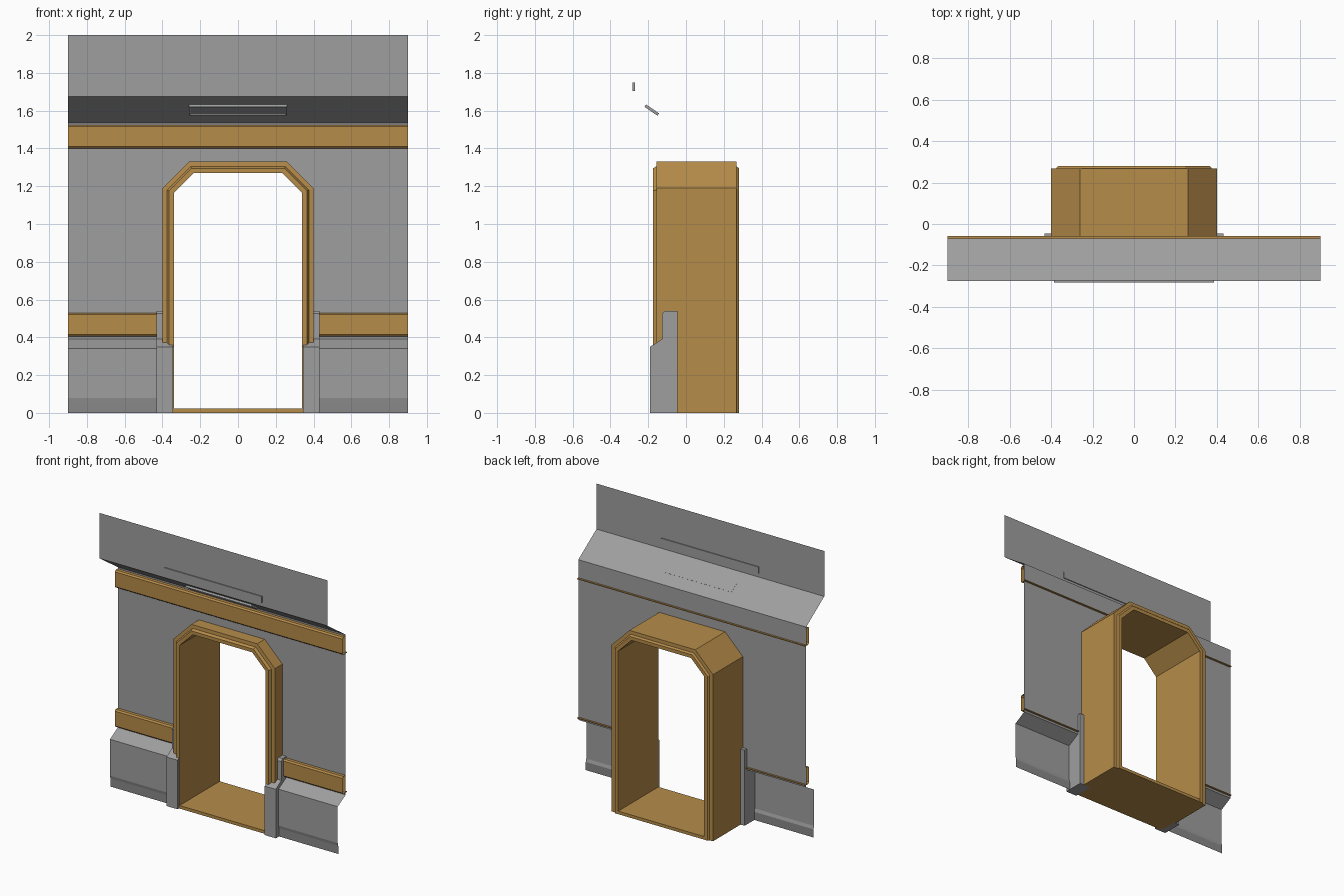
import bpy, bmesh, math
from mathutils import Matrix

if "Cube" in bpy.data.objects:
    bpy.data.objects.remove(bpy.data.objects["Cube"])


def material(name, r, g, b):
    m = bpy.data.materials.new(name)
    m.diffuse_color = (r, g, b, 1)
    m.use_nodes = True
    m.node_tree.nodes["Principled BSDF"].inputs["Base Color"].default_value = m.diffuse_color
    return m


brown = material("tan_trim", 0.468, 0.262, 0.068)
grey = material("wall_grey", 0.345, 0.345, 0.345)
dark = material("kick_grey", 0.25, 0.25, 0.25)


def finish(name, bm, mat=grey, solid=False):
    if solid:
        bmesh.ops.recalc_face_normals(bm, faces=bm.faces)
    me = bpy.data.meshes.new(name)
    bm.to_mesh(me)
    bm.free()
    ob = bpy.data.objects.new(name, me)
    bpy.context.collection.objects.link(ob)
    me.materials.append(mat)
    return ob


def loft(bm, rings, closed, caps):
    """Bridge successive rings of points with quads."""
    vs = [[bm.verts.new(p) for p in r] for r in rings]
    n = len(vs[0])
    for a, b in zip(vs, vs[1:]):
        for i in range(n if closed else n - 1):
            j = (i + 1) % n
            bm.faces.new((a[i], b[i], b[j], a[j]))
    if caps:
        bm.faces.new(vs[0])
        bm.faces.new(vs[-1][::-1])


def strip(name, prof, x0, x1, mat=grey, closed=False, caps=False):
    """Extrude a (y, z) profile along x."""
    bm = bmesh.new()
    loft(bm, [[(x, y, z) for y, z in prof] for x in (x0, x1)], closed, caps)
    return finish(name, bm, mat, closed)


def box(name, size, loc, mat=grey, tilt=0, inset=0):
    bm = bmesh.new()
    bmesh.ops.create_cube(bm, size=1, matrix=Matrix.Diagonal((*size, 1)))
    if inset:
        bm.normal_update()
        low = [f for f in bm.faces if f.normal.z < -0.5]
        bmesh.ops.inset_region(bm, faces=low, thickness=inset)
        bmesh.ops.translate(bm, verts=low[0].verts, vec=(0, 0, 0.006))
    bm.transform(Matrix.Translation(loc) @ Matrix.Rotation(tilt, 4, 'X'))
    return finish(name, bm, mat, True)


def arch(d=0.0, bottom=0.0):
    """Chamfered door outline, offset inward by d, as (x, z) points."""
    k = d * math.tan(math.pi / 8)
    half = [(0.40 - d, bottom), (0.40 - d, 1.19 - k), (0.26 - k, 1.33 - d)]
    return [(-x, z) for x, z in half] + half[::-1]


# main wall sheet with the doorway cut out
bm = bmesh.new()
outline = [(-0.9, 0.39), *arch(0, 0.39), (0.9, 0.39), (0.9, 1.535), (-0.9, 1.535)]
bm.faces.new([bm.verts.new((x, -0.07, z)) for x, z in outline])
finish("wall", bm)

# overhanging upper wall
strip("upper_wall", [(-0.07, 1.535), (-0.275, 1.675), (-0.275, 2.0)], -0.9, 0.9)


# rail cross-section starting at height z
def rail(z):
    return [(-0.057, z), (-0.095, z), (-0.105, z + 0.01), (-0.105, z + 0.115),
            (-0.095, z + 0.125), (-0.072, z + 0.125), (-0.072, z + 0.006), (-0.057, z + 0.006)]


strip("upper_rail", rail(1.40), -0.9, 0.9, brown, True)

# lower panels, kick strips, rails and door posts on both sides
panel = [(-0.154, 0.058), (-0.16, 0.08), (-0.16, 0.34), (-0.07, 0.39)]
post = [(-0.045, 0), (-0.19, 0), (-0.19, 0.35), (-0.128, 0.39), (-0.128, 0.525),
        (-0.113, 0.54), (-0.045, 0.54)]
for side, a, b in (("left", -0.9, -0.42), ("right", 0.42, 0.9)):
    strip(side + "_lower_panel", panel, a, b)
    strip(side + "_kick_strip", [(-0.154, 0), (-0.154, 0.058)], a, b, dark)
    strip(side + "_lower_rail", rail(0.405), a, b, brown, True)
for side, a, b in (("left", -0.432, -0.344), ("right", 0.344, 0.432)):
    strip(side + "_door_post", post, a, b, grey, True, True)

# door frame: stepped section swept around the arch
section = [(0, -0.155), (0.025, -0.157), (0.035, -0.175), (0.06, -0.175),
           (0.06, 0.28), (0.035, 0.28), (0.025, 0.268), (0, 0.267)]
outlines = [arch(d) for d, y in section]
rings = [[(o[i][0], y, o[i][1]) for o, (d, y) in zip(outlines, section)] for i in range(6)]
bm = bmesh.new()
loft(bm, rings, True, True)
finish("door_frame", bm, brown, True)

# door sill
box("door_sill", (0.70, 0.453, 0.022), (0, 0.0525, 0.011), brown)

# plate on the upper wall and recessed light in the overhang
box("upper_plate", (0.77, 0.013, 0.045), (0, -0.2755, 1.727))
box("light_fixture", (0.52, 0.084, 0.015), (0, -0.181, 1.603),
    tilt=-math.atan2(0.14, 0.205), inset=0.014)
